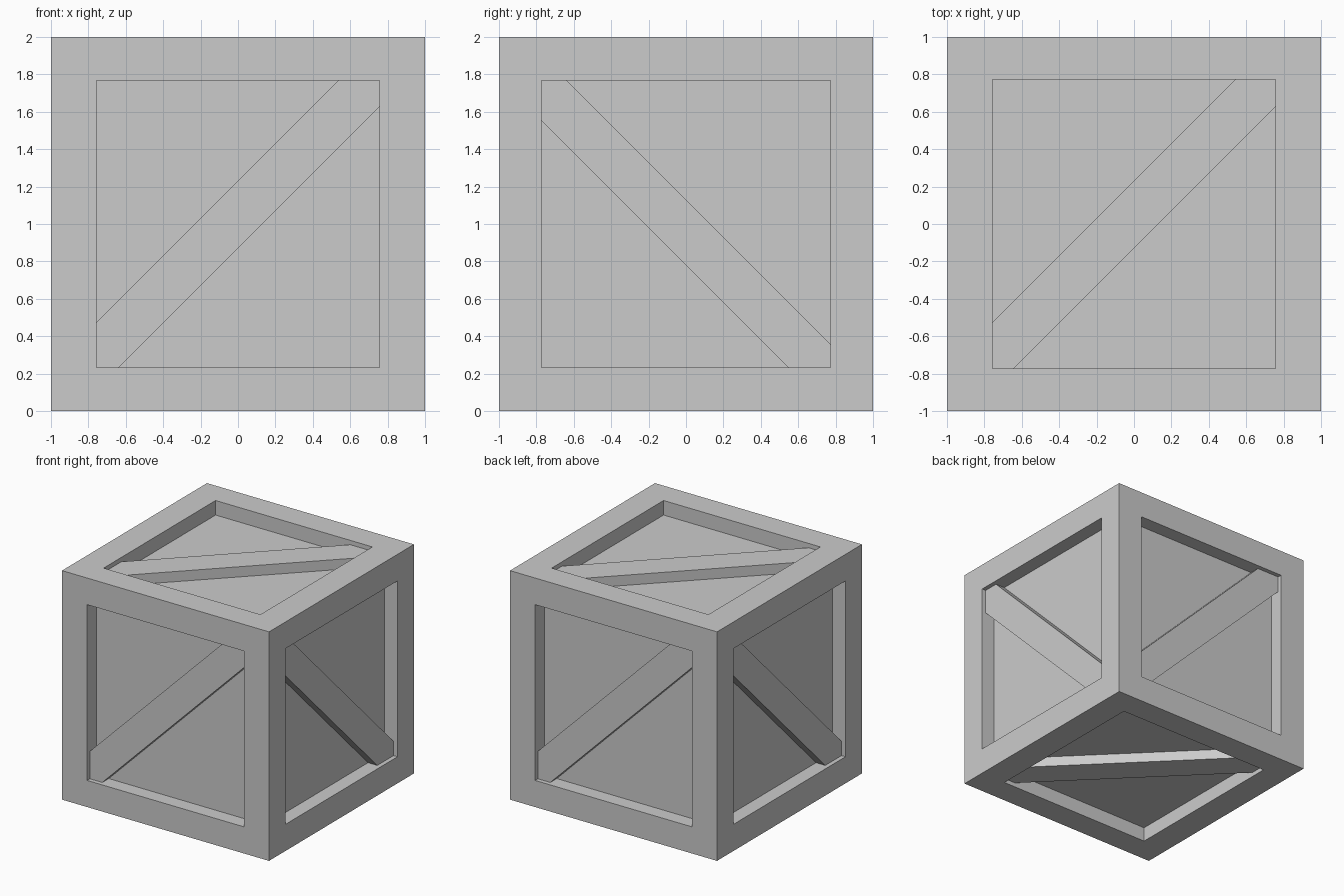
import bpy
import bmesh
from mathutils import Vector

if "Cube" in bpy.data.objects:
    bpy.data.objects.remove(bpy.data.objects["Cube"])

HALF = Vector((0.7575, 0.7725, 0.7675))   # half sizes of the face openings
PANEL, BRACE = 0.127, 0.038               # depth of panels and brace fronts
CENTRE = Vector((0, 0, 1))
X, Y, Z = Vector((1, 0, 0)), Vector((0, 1, 0)), Vector((0, 0, 1))


def finish(bm, name):
    bmesh.ops.recalc_face_normals(bm, faces=bm.faces)
    mesh = bpy.data.meshes.new(name)
    bm.to_mesh(mesh)
    bm.free()
    obj = bpy.data.objects.new(name, mesh)
    obj.location = CENTRE
    bpy.context.collection.objects.link(obj)


# Crate body: a cube with a framed, sunken panel on every side
bm = bmesh.new()
bmesh.ops.create_cube(bm, size=2)
for face in list(bm.faces):
    n = face.normal.copy()
    bmesh.ops.inset_individual(bm, faces=[face], thickness=0.2)
    for v in face.verts:
        for i in range(3):
            if abs(n[i]) < 0.5:
                v.co[i] = HALF[i] if v.co[i] > 0 else -HALF[i]
    ext = bmesh.ops.extrude_discrete_faces(bm, faces=[face])
    for v in ext["faces"][0].verts:
        v.co -= n * PANEL
finish(bm, "crate_body")


# Diagonal brace: the band lo <= v - u <= hi, trimmed to the opening
def brace(name, u, v, n, lo, hi):
    U, V = abs(u.dot(HALF)), abs(v.dot(HALF))
    outline = [(-U, -V), (-V - lo, -V), (U, U + lo),
               (U, V), (V - hi, V), (-U, -U + hi)]
    bm = bmesh.new()
    verts = [bm.verts.new(u * a + v * b + n * (1 - PANEL)) for a, b in outline]
    ext = bmesh.ops.extrude_face_region(bm, geom=[bm.faces.new(verts)],
                                        use_keep_orig=True)
    for e in ext["geom"]:
        if isinstance(e, bmesh.types.BMVert):
            e.co += n * (PANEL - BRACE)
    finish(bm, name)


brace("front_brace", X, Z, -Y, -0.13, 0.23)
brace("back_brace", -X, Z, Y, -0.13, 0.23)
brace("right_brace", -Y, Z, X, -0.22, 0.13)
brace("left_brace", Y, Z, -X, -0.22, 0.13)
brace("top_brace", X, Y, Z, -0.13, 0.23)
brace("bottom_brace", -X, Y, -Z, -0.13, 0.23)
